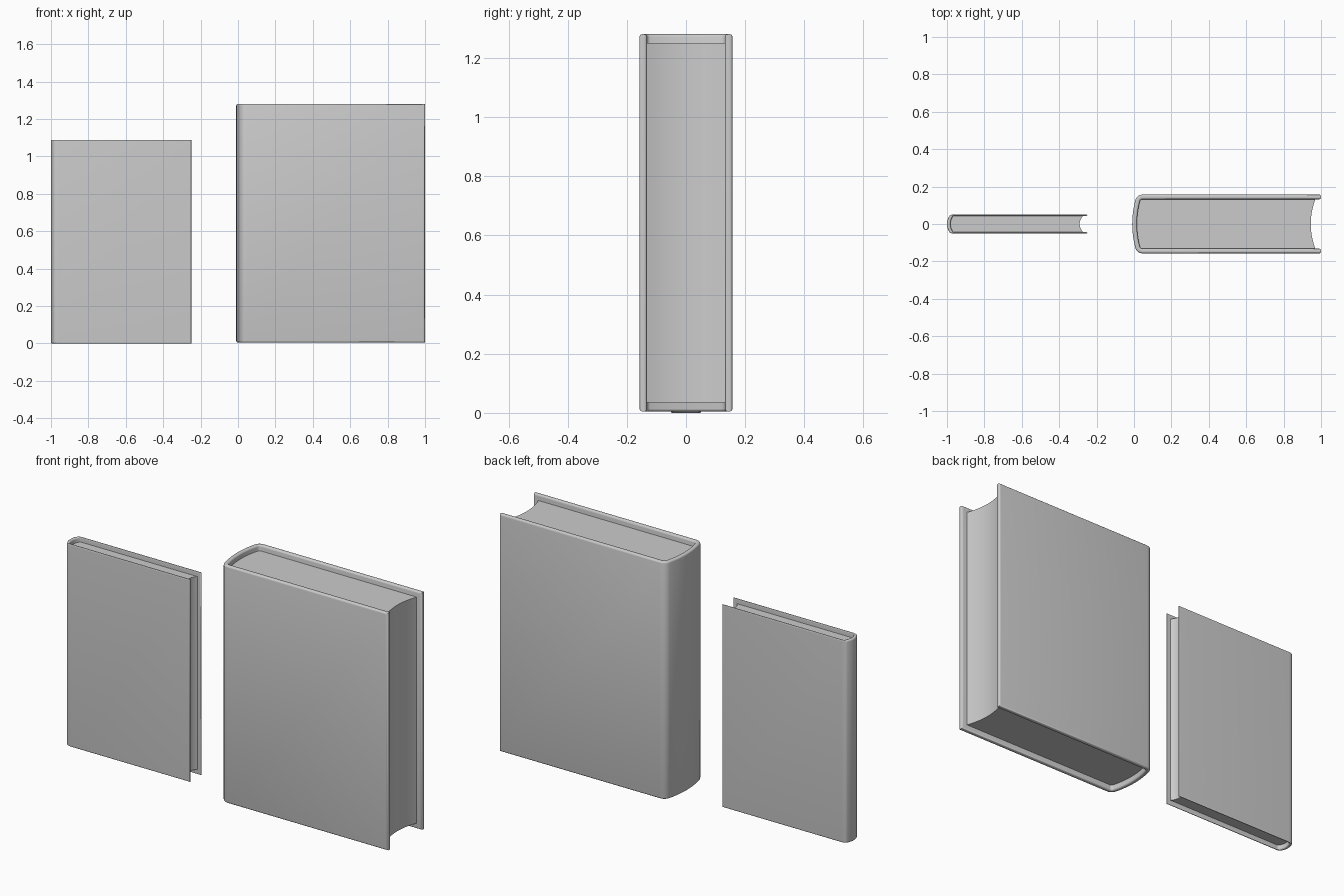
import bpy, bmesh, math
from mathutils import Vector

if "Cube" in bpy.data.objects:
    bpy.data.objects.remove(bpy.data.objects["Cube"])

HALF, R, CX = 0.157, 0.04, 0.046      # half thickness, spine corner radius, corner centre
BOARD, LENGTH, HEIGHT = 0.025, 1.0, 1.275
LEFT = -0.0096                         # outermost spine position


def cover_path(offset):
    """U-shaped outline of the case, moved inwards by offset."""
    cy = HALF - R
    half = [(LENGTH, HALF - offset)]
    for i in range(9):                 # rounded spine corner
        a = math.radians(90 + 75 * i / 8)
        r = R - offset
        half.append((CX + r * math.cos(a), cy + r * math.sin(a)))
    big = R + cy / math.sin(math.radians(15))
    centre = CX + (big - R) * math.cos(math.radians(15))
    for i in range(1, 7):              # shallow spine arc, up to the middle
        a = math.radians(15 * (1 - i / 6))
        r = big - offset
        half.append((centre - r * math.cos(a), r * math.sin(a)))
    return half + [(x, -y) for x, y in reversed(half[:-1])]


def extrude_up(bm, height):
    res = bmesh.ops.extrude_face_region(bm, geom=bm.faces[:])
    top = [v for v in res["geom"] if isinstance(v, bmesh.types.BMVert)]
    bmesh.ops.translate(bm, verts=top, vec=(0, 0, height))
    bmesh.ops.recalc_face_normals(bm, faces=bm.faces[:])


def finish(bm, name, origin, scale):
    for v in bm.verts:
        v.co = Vector(((v.co.x - LEFT) * scale[0] + origin[0],
                       v.co.y * scale[1] + origin[1],
                       v.co.z * scale[2] + origin[2]))
    mesh = bpy.data.meshes.new(name)
    bm.to_mesh(mesh)
    bm.free()
    ob = bpy.data.objects.new(name, mesh)
    bpy.context.collection.objects.link(ob)
    bpy.ops.object.select_all(action='DESELECT')
    ob.select_set(True)
    bpy.context.view_layer.objects.active = ob
    bpy.ops.object.shade_smooth_by_angle(angle=math.radians(35))


def make_book(name, origin, scale):
    # Cover: two boards and spine as one wrapped strip
    bm = bmesh.new()
    outer = [bm.verts.new((x, y, 0)) for x, y in cover_path(0)]
    inner = [bm.verts.new((x, y, 0)) for x, y in cover_path(BOARD)]
    for i in range(len(outer) - 1):
        bm.faces.new((outer[i], outer[i + 1], inner[i + 1], inner[i]))
    extrude_up(bm, HEIGHT)

    # Rounded board edges
    sharp = []
    for e in bm.edges:
        d = e.verts[0].co - e.verts[1].co
        across_end = abs(d.x) < 1e-5 and abs(d.z) < 1e-5 and e.verts[0].co.x > 0.9
        if e.calc_face_angle(0) > math.radians(50) and not across_end:
            sharp.append(e)
    bmesh.ops.bevel(bm, geom=sharp, offset=0.009, segments=3, profile=0.5,
                    affect='EDGES', clamp_overlap=True)
    finish(bm, name + "_cover", origin, scale)

    # Page block with a hollow fore-edge
    bm = bmesh.new()
    points = cover_path(BOARD - 0.001)[1:-1]
    edge = HALF - BOARD + 0.001
    for i in range(13):
        t = -1 + i / 6
        points.append((0.945 + 0.025 * t * t, edge * t))
    bm.faces.new([bm.verts.new((x, y, 0.03)) for x, y in points])
    extrude_up(bm, HEIGHT - 0.06)
    finish(bm, name + "_pages", origin, scale)


make_book("large_book", (LEFT, 0, 0.005), (1, 1, 1))
make_book("small_book", (-1, 0, 0), (0.743, 0.33, 0.853))
